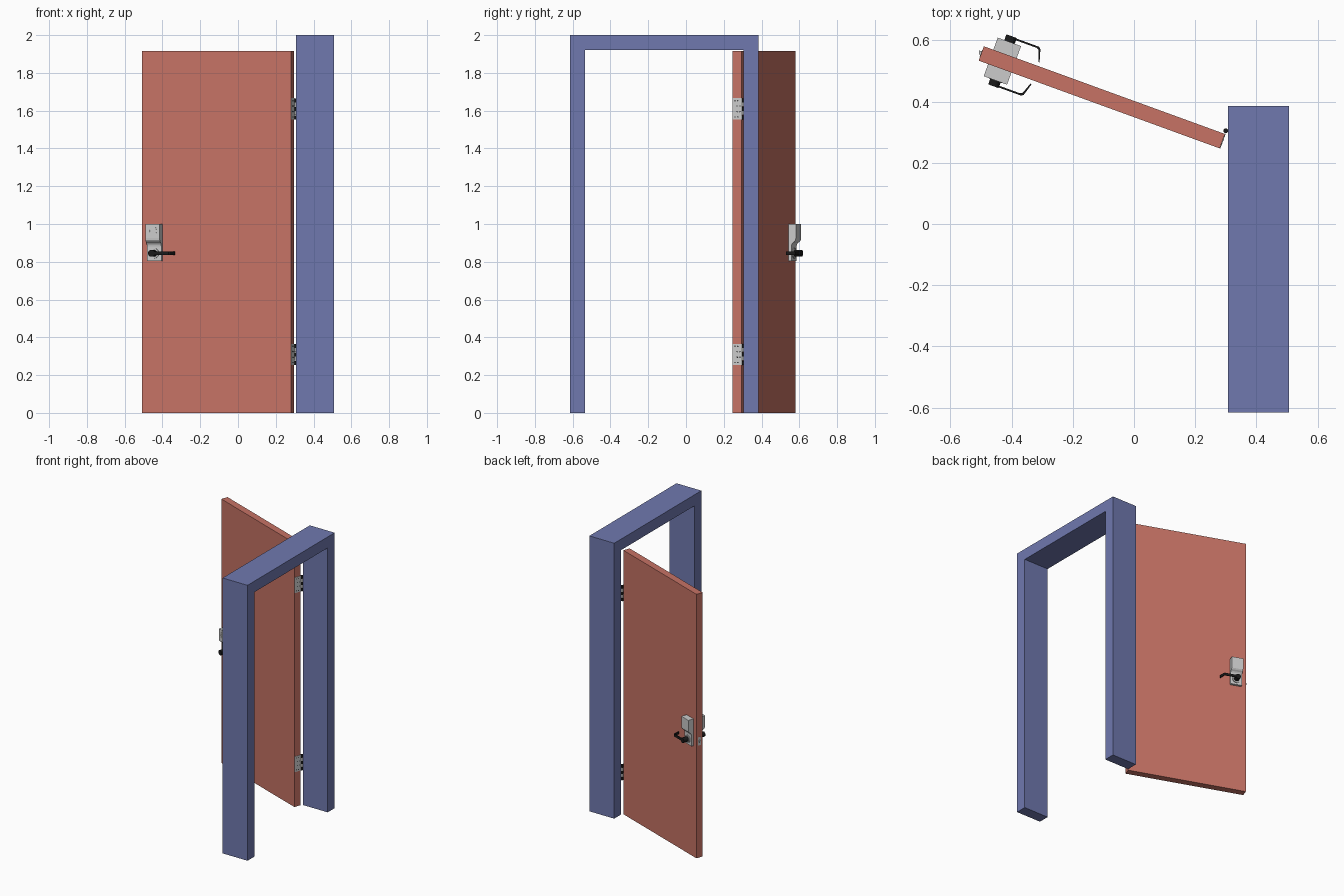
import bpy, bmesh, math
from mathutils import Matrix, Vector

if "Cube" in bpy.data.objects:
    bpy.data.objects.remove(bpy.data.objects["Cube"])


def material(name, rgb):
    m = bpy.data.materials.new(name)
    m.diffuse_color = (*rgb, 1)
    m.use_nodes = True
    m.node_tree.nodes["Principled BSDF"].inputs["Base Color"].default_value = m.diffuse_color
    return m


BLUE = material("frame_blue", (0.16, 0.19, 0.43))
RED = material("door_red", (0.57, 0.17, 0.13))
BLACK = material("black_metal", (0.01, 0.01, 0.01))

# Door space: origin at the hinge-side back corner, door swung open 20 degrees
SWING = Matrix.Translation((0.297, 0.294, 0)) @ Matrix.Rotation(math.radians(-20), 4, 'Z')
THICK = 0.05
LOCK_X, LEVER_Z = -0.764, 0.845


def finish(name, bm, mat=None, matrix=SWING):
    bmesh.ops.recalc_face_normals(bm, faces=bm.faces)
    me = bpy.data.meshes.new(name)
    bm.to_mesh(me)
    bm.free()
    ob = bpy.data.objects.new(name, me)
    bpy.context.collection.objects.link(ob)
    ob.matrix_world = matrix
    if mat:
        me.materials.append(mat)
    return ob


def prism(name, pts, offset, mat=None, matrix=SWING):
    """Closed outline of 3D points extruded along offset."""
    bm = bmesh.new()
    face = bm.faces.new([bm.verts.new(p) for p in pts])
    new = bmesh.ops.extrude_face_region(bm, geom=[face])["geom"]
    bmesh.ops.translate(bm, vec=Vector(offset),
                        verts=[v for v in new if isinstance(v, bmesh.types.BMVert)])
    return finish(name, bm, mat, matrix)


def box(name, lo, hi, mat=None, matrix=SWING):
    x0, y0, z0 = lo
    x1, y1, z1 = hi
    return prism(name, [(x0, y0, z0), (x1, y0, z0), (x1, y1, z0), (x0, y1, z0)],
                 (0, 0, z1 - z0), mat, matrix)


def cylinder(name, centre, radius, depth, axis='Z', mat=None, sides=24):
    rot = {'Z': Matrix(), 'Y': Matrix.Rotation(math.pi / 2, 4, 'X'),
           'X': Matrix.Rotation(math.pi / 2, 4, 'Y')}[axis]
    bm = bmesh.new()
    bmesh.ops.create_cone(bm, cap_ends=True, segments=sides, radius1=radius, radius2=radius,
                          depth=depth, matrix=Matrix.Translation(centre) @ rot)
    ob = finish(name, bm, mat)
    bpy.context.view_layer.objects.active = ob
    ob.select_set(True)
    bpy.ops.object.shade_smooth_by_angle()
    ob.select_set(False)
    return ob


# Door frame: upside-down U outline
outline = [(-0.615, 0), (-0.535, 0), (-0.535, 1.92), (0.305, 1.92),
           (0.305, 0), (0.385, 0), (0.385, 2), (-0.615, 2)]
prism("door_frame", [(0.307, y, z) for y, z in outline], (0.2, 0, 0), BLUE, Matrix())

# Door leaf
box("door_leaf", (-0.838, -THICK, 0), (0, 0, 1.917), RED)

# Hinges: leaf with screws on the door edge, knuckles on the pin
for label, z0 in (("lower", 0.253), ("upper", 1.553)):
    box(f"{label}_hinge_leaf", (0, -THICK, z0), (0.002, 0.002, z0 + 0.113))
    for i in range(5):
        h = 0.113 / 5
        cylinder(f"{label}_hinge_knuckle_{i}", (-0.001, 0.011, z0 + h * (i + 0.5)),
                 0.008, h - 0.001, 'Z', BLACK if i % 2 == 0 else None, 16)
    for i, fz in enumerate((0.12, 0.37, 0.63, 0.88)):
        y = -0.036 if i in (0, 3) else -0.024
        for dy in (0, 0.016):
            cylinder(f"{label}_hinge_screw", (0.0022, y + dy, z0 + 0.113 * fz),
                     0.0035, 0.001, 'X', BLACK, 12)

# Lock body side profile: (depth from the door, height)
profile = [(0, 0.805), (0.017, 0.805), (0.017, 0.882), (0.019, 0.892), (0.025, 0.9),
           (0.035, 0.907), (0.041, 0.915), (0.042, 0.925), (0.042, 1.0), (0, 1.0)]
# Lever outline seen from above: (x, depth from the door)
lever = [(LOCK_X, 0.054), (-0.675, 0.054), (-0.667, 0.050), (-0.653, 0.012),
         (-0.649, 0.013), (-0.661, 0.054), (-0.668, 0.060), (LOCK_X, 0.060)]

for label, s in (("front", -1), ("back", 1)):
    def side(d):
        return -THICK / 2 + s * (THICK / 2 + d)

    prism(f"{label}_lock_body", [(-0.805, side(d), z) for d, z in profile], (0.081, 0, 0))
    # Handle: collar, boss and hooked lever
    cylinder(f"{label}_handle_collar", (LOCK_X, side(0.019), LEVER_Z), 0.027, 0.008, 'Y')
    cylinder(f"{label}_handle_boss", (LOCK_X, side(0.039), LEVER_Z), 0.018, 0.046, 'Y', BLACK)
    prism(f"{label}_handle_lever", [(x, side(d), LEVER_Z - 0.009) for x, d in lever],
          (0, 0, 0.018), BLACK)

# Keypad buttons on the front lock
for row in range(4):
    for col in range(3):
        cylinder("keypad_button", (LOCK_X + (col - 1) * 0.018, -THICK - 0.0425,
                                   0.942 + row * 0.014), 0.004, 0.002, 'Y', None, 12)

# Latch bolt and its plate on the door edge
box("latch_plate", (-0.839, -0.037, LEVER_Z - 0.03), (-0.838, -0.013, LEVER_Z + 0.03))
prism("latch_bolt", [(-0.838, -0.032, LEVER_Z - 0.008), (-0.842, -0.032, LEVER_Z - 0.008),
                     (-0.849, -0.018, LEVER_Z - 0.008), (-0.838, -0.018, LEVER_Z - 0.008)],
      (0, 0, 0.016))
